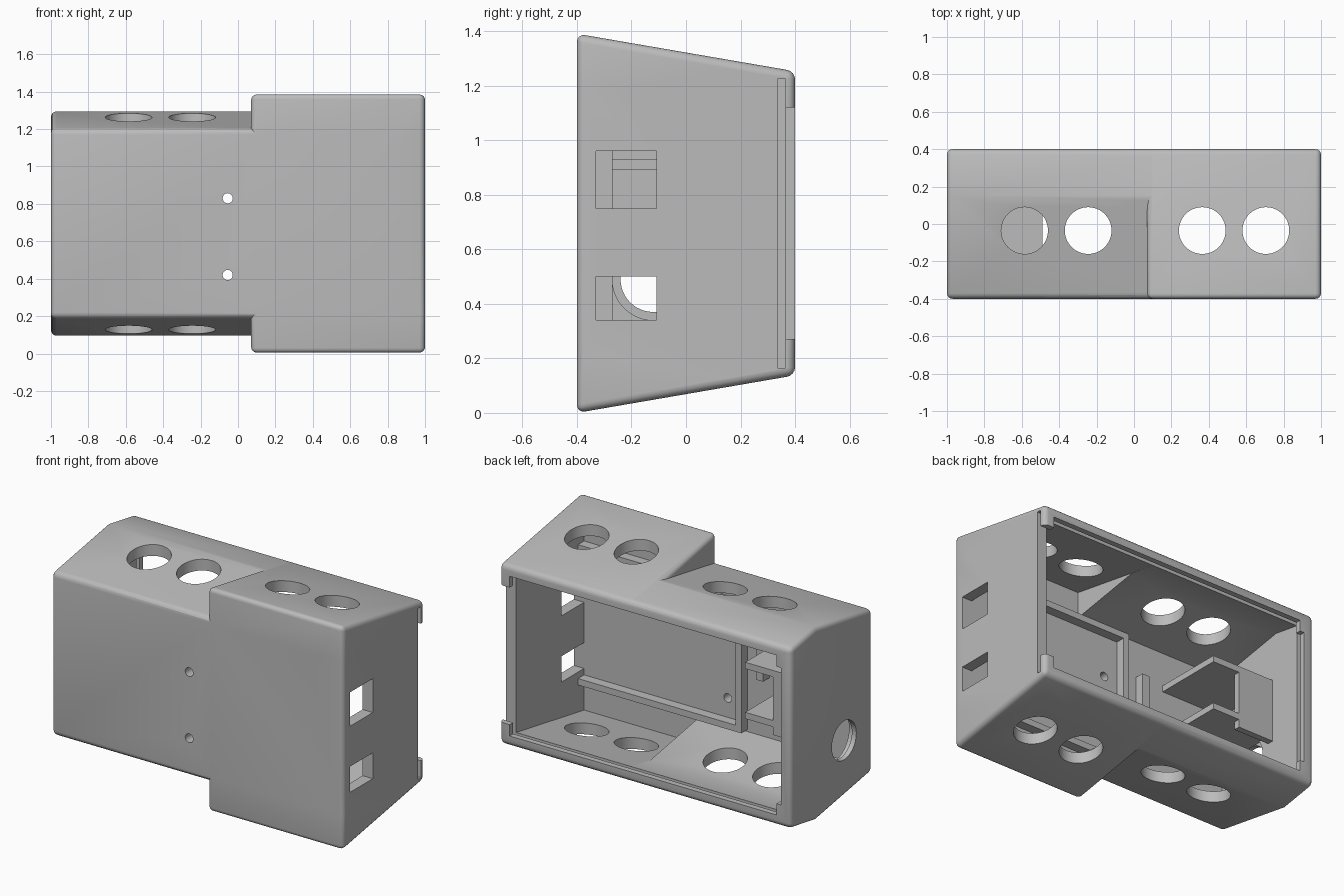
import bpy, bmesh, math
from mathutils import Matrix

cube = bpy.data.objects.get("Cube")
if cube:
    bpy.data.objects.remove(cube, do_unlink=True)

MID = 0.695      # height of the mirror plane
WALL = 0.07

grey = bpy.data.materials.new("plain grey")
grey.use_nodes = True
grey.diffuse_color = (0.5, 0.5, 0.5, 1)
grey.node_tree.nodes["Principled BSDF"].inputs["Base Color"].default_value = (0.5, 0.5, 0.5, 1)


def finish(name, bm):
    bmesh.ops.recalc_face_normals(bm, faces=bm.faces)
    mesh = bpy.data.meshes.new(name)
    bm.to_mesh(mesh)
    bm.free()
    mesh.materials.append(grey)
    obj = bpy.data.objects.new(name, mesh)
    bpy.context.collection.objects.link(obj)
    return obj


def prism(name, half, x0, x1, bevel=0):
    """Extrude a (y, half-height) profile, mirrored about MID, along x."""
    pts = [(y, MID + h) for y, h in half] + [(y, MID - h) for y, h in reversed(half)]
    bm = bmesh.new()
    face = bm.faces.new([bm.verts.new((x0, y, z)) for y, z in pts])
    ext = bmesh.ops.extrude_face_region(bm, geom=[face])
    moved = [v for v in ext["geom"] if isinstance(v, bmesh.types.BMVert)]
    bmesh.ops.translate(bm, verts=moved, vec=(x1 - x0, 0, 0))
    bmesh.ops.recalc_face_normals(bm, faces=bm.faces)
    if bevel:
        sharp = [e for e in bm.edges if e.calc_face_angle() > math.radians(40)]
        bmesh.ops.bevel(bm, geom=sharp, offset=bevel, segments=4, profile=0.5, affect='EDGES')
    return finish(name, bm)


def box(name, x, y, z):
    bm = bmesh.new()
    bmesh.ops.create_cube(bm, size=1)
    for v in bm.verts:
        v.co = [a + (b - a) * (c + 0.5) for (a, b), c in zip((x, y, z), v.co)]
    return finish(name, bm)


def cylinder(name, centre, radius, depth, axis):
    turn = {'X': Matrix.Rotation(math.pi / 2, 4, 'Y'),
            'Y': Matrix.Rotation(math.pi / 2, 4, 'X'), 'Z': Matrix()}[axis]
    bm = bmesh.new()
    bmesh.ops.create_cone(bm, cap_ends=True, segments=48, radius1=radius, radius2=radius,
                          depth=depth, matrix=Matrix.Translation(centre) @ turn)
    return finish(name, bm)


def boolean(target, tool, operation='DIFFERENCE'):
    mod = target.modifiers.new("boolean", 'BOOLEAN')
    mod.operation, mod.object, mod.solver = operation, tool, 'EXACT'
    bpy.context.view_layer.objects.active = target
    bpy.ops.object.modifier_apply(modifier=mod.name)
    bpy.data.objects.remove(tool, do_unlink=True)


def tall(y, inset=0):
    return 0.695 - 0.172 * (y + 0.4) - inset


def low(y, inset=0):
    return 0.505 + 0.172 * (y + 0.4) - inset


# Outer body: low section full length, tall section on one half
low_profile = [(-0.4, low(-0.4)), (0.15, low(0.15)), (0.4, tall(0.4))]
tall_profile = [(-0.4, tall(-0.4)), (0.4, tall(0.4))]
shell = prism("shell", low_profile, -1, 1, 0.03)
boolean(shell, prism("tall_section", tall_profile, 0.07, 1, 0.03), 'UNION')

# Hollow inside, following the outer shape
back, front = 0.345, -0.33
boolean(shell, prism("low_cavity", [(front, low(front, WALL)), (0.15, low(0.15, WALL)),
                                    (back, tall(back, WALL))], -0.93, 0.93))
boolean(shell, prism("tall_cavity", [(front, tall(front, WALL)), (back, tall(back, WALL))], 0.14, 0.93))

# Sliding lid groove and the open back with corner tabs
boolean(shell, prism("lid_groove", [(0.335, 0.53), (0.365, 0.53)], -0.965, 1.1))
boolean(shell, prism("lid_opening", [(0.36, 0.495), (0.5, 0.495)], -0.9, 0.93))
boolean(shell, prism("lid_entry", [(0.36, 0.425), (0.5, 0.425)], -0.93, 1.1))

# Vent holes through top and bottom
for x in (-0.585, -0.245, 0.365, 0.705):
    boolean(shell, cylinder("vent", (x, -0.035, MID), 0.125, 2, 'Z'))

# Screw holes in the front
for z in (0.42, 0.83):
    boolean(shell, cylinder("screw_hole", (-0.055, -0.4, z), 0.027, 0.3, 'Y'))

# Side windows and the round socket hole opposite
for z0, z1 in ((0.34, 0.5), (0.75, 0.96)):
    boolean(shell, box("window", (0.85, 1.1), (-0.33, -0.108), (z0, z1)))
boolean(shell, cylinder("socket_hole", (-1, -0.12, 0.49), 0.12, 0.3, 'X'))
boolean(shell, cylinder("socket_recess", (-0.92, -0.12, 0.49), 0.15, 0.1, 'X'))

# Board frame ribs on the inner front wall
rib_y = (-0.34, -0.27)
parts = [
    box("upper_board_rib", (-0.19, 0.94), rib_y, (1.09, 1.13)),
    box("lower_board_rib", (-0.19, 0.94), rib_y, (0.26, 0.30)),
    box("end_board_rib", (-0.19, -0.15), rib_y, (0.26, 1.13)),
    box("small_post", (-0.34, -0.29), rib_y, (0.62, 0.91)),
    # Compartment beside the socket
    box("upper_shelf", (-0.94, -0.49), (-0.34, 0.12), (0.89, 0.93)),
    box("lower_shelf", (-0.94, -0.49), (-0.34, 0.12), (0.58, 0.62)),
    box("compartment_back", (-0.94, -0.68), (0.08, 0.12), (0.53, 0.93)),
]

bpy.ops.object.select_all(action='DESELECT')
shell.select_set(True)
bpy.context.view_layer.objects.active = shell
bpy.ops.object.shade_smooth_by_angle(angle=math.radians(30))
